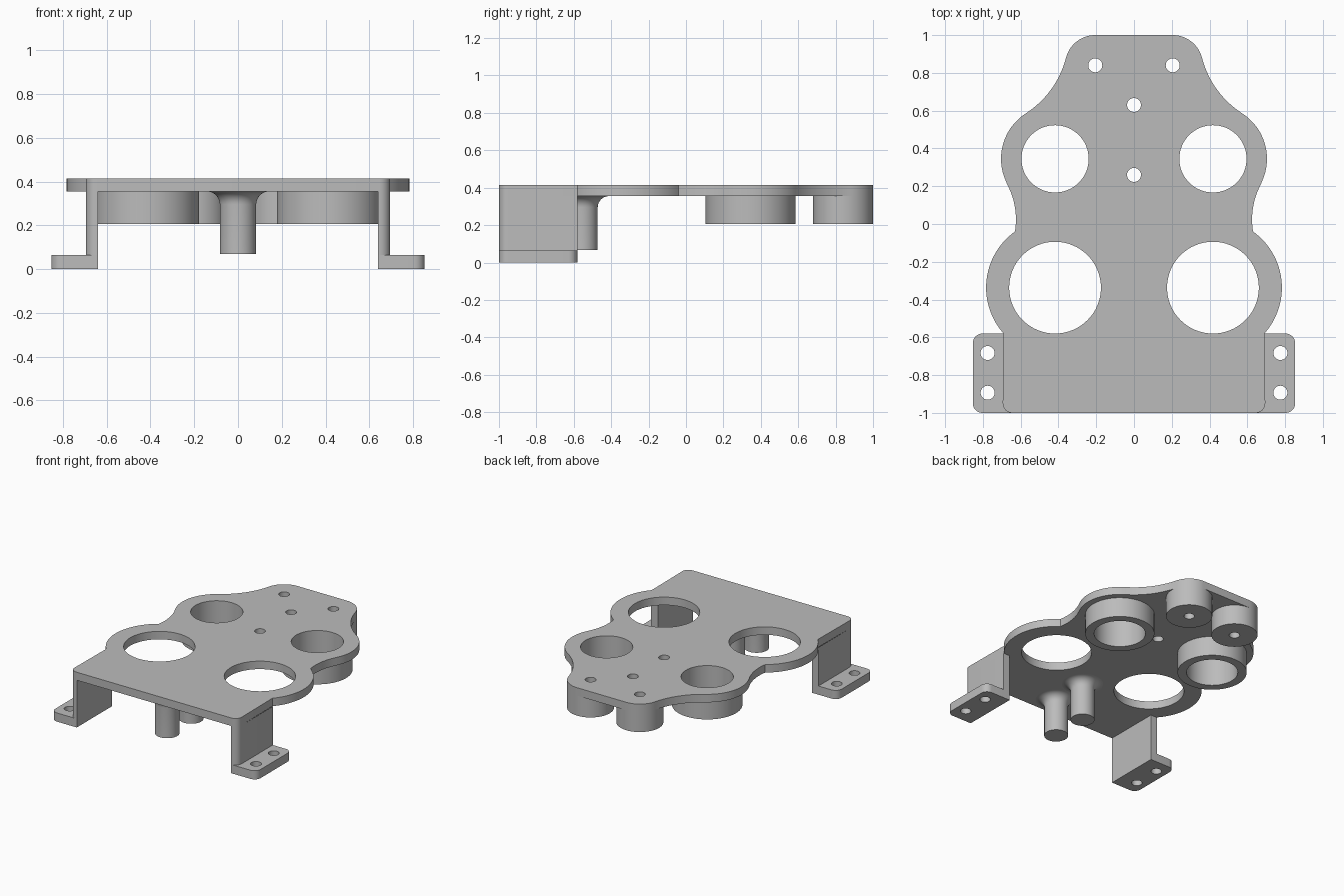
import bpy, bmesh
from math import sin, cos, pi, radians, degrees, atan2, hypot, sqrt

cube = bpy.data.objects.get("Cube")
if cube:
    bpy.data.objects.remove(cube, do_unlink=True)

grey = bpy.data.materials.new("matte grey")
grey.use_nodes = True
colour = (0.5, 0.5, 0.5, 1)
grey.diffuse_color = colour
grey.node_tree.nodes["Principled BSDF"].inputs["Base Color"].default_value = colour


def arc(centre, r, a0, a1, n=16):
    """Points along an arc, angles in degrees."""
    steps = [radians(a0 + (a1 - a0) * i / n) for i in range(n + 1)]
    return [(centre[0] + r * cos(a), centre[1] + r * sin(a)) for a in steps]


def circle(centre, r, n=64):
    return arc(centre, r, 0, 360, n)[:-1]


def mirrored(points):
    return [(-x, y) for x, y in reversed(points)]


def bearing(a, b):
    return degrees(atan2(b[1] - a[1], b[0] - a[0]))


def blend_centre(c1, r1, c2, r2, r):
    """Centre of an arc of radius r touching two circles on the +x side."""
    d = hypot(c2[0] - c1[0], c2[1] - c1[1])
    ux, uy = (c2[0] - c1[0]) / d, (c2[1] - c1[1]) / d
    along = ((r1 + r) ** 2 - (r2 + r) ** 2 + d * d) / (2 * d)
    out = sqrt((r1 + r) ** 2 - along ** 2)
    return c1[0] + along * ux + out * uy, c1[1] + along * uy - out * ux


def finish(name, bm, angle=30):
    mesh = bpy.data.meshes.new(name)
    bm.to_mesh(mesh)
    bm.free()
    mesh.materials.clear()
    mesh.materials.append(grey)
    obj = bpy.data.objects.new(name, mesh)
    bpy.context.collection.objects.link(obj)
    bpy.ops.object.select_all(action="DESELECT")
    obj.select_set(True)
    bpy.context.view_layer.objects.active = obj
    bpy.ops.object.shade_smooth_by_angle(angle=radians(angle))
    return obj


def slab(name, loops, z0, z1, open_top=False, open_bottom=False):
    """Upright solid from an outline and its holes; open ends join other parts."""
    curve = bpy.data.curves.new(name + "_outline", "CURVE")
    curve.dimensions = "2D"
    curve.fill_mode = "BOTH"
    curve.extrude = (z1 - z0) / 2
    for loop in loops:
        spline = curve.splines.new("POLY")
        spline.points.add(len(loop) - 1)
        for point, (x, y) in zip(spline.points, loop):
            point.co = (x, y, 0, 1)
        spline.use_cyclic_u = True
    helper = bpy.data.objects.new(name + "_outline", curve)
    bpy.context.collection.objects.link(helper)
    solid = bpy.data.meshes.new_from_object(
        helper.evaluated_get(bpy.context.evaluated_depsgraph_get()))
    bpy.data.objects.remove(helper)
    bm = bmesh.new()
    bm.from_mesh(solid)
    bpy.data.meshes.remove(solid)
    bmesh.ops.remove_doubles(bm, verts=bm.verts, dist=1e-5)
    bmesh.ops.translate(bm, verts=bm.verts, vec=(0, 0, (z0 + z1) / 2))
    bmesh.ops.recalc_face_normals(bm, faces=bm.faces)
    drop = [f for f in bm.faces if (open_top and f.normal.z > 0.9)
            or (open_bottom and f.normal.z < -0.9)]
    bmesh.ops.delete(bm, geom=drop, context="FACES")
    return finish(name, bm)


# Shared dimensions
UNDER, TOP, FOOT_TOP, TUBE_END = 0.355, 0.415, 0.065, 0.205
FRONT, LEG_BACK, LEG_IN, LEG_OUT, FOOT_OUT = -1.0, -0.58, 0.64, 0.695, 0.853
BIG, BIG_R, BIG_HOLE = (0.418, -0.337), 0.365, 0.243
SMALL, SMALL_R, SMALL_HOLE = (0.418, 0.345), 0.286, 0.178
BOSS, BOSS_R, SCREW_R = (0.205, 0.84), 0.16, 0.037
CORNER = 0.05

# Plate outline, one half from front corner to back corner
waist, waist_r = (1.025, 0.023), 0.4
neck_r = 0.5
neck = blend_centre(SMALL, SMALL_R, BOSS, BOSS_R, neck_r)
half = arc((LEG_OUT - CORNER, FRONT + CORNER), CORNER, -90, 0, 8)
half += arc(BIG, BIG_R, -41.5, 54.5, 28)
half += arc(waist, waist_r, 189, bearing(waist, SMALL), 12)
half += arc(SMALL, SMALL_R, bearing(waist, SMALL) - 180, bearing(SMALL, neck), 24)[1:]
half += arc(neck, neck_r, bearing(neck, SMALL) % 360, bearing(neck, BOSS) % 360, 16)[1:]
half += arc(BOSS, BOSS_R, bearing(BOSS, neck), 90, 14)[1:]

# Plate with its openings
holes = [circle((0, y), SCREW_R, 32) for y in (0.26, 0.63)]
for centre, r in ((BIG, BIG_HOLE), (SMALL, SMALL_HOLE), (BOSS, SCREW_R)):
    hole = circle(centre, r)
    holes += [hole, mirrored(hole)]
slab("plate", [half + mirrored(half)] + holes, UNDER, TOP)

# Outlines of the side brackets
leg = arc((LEG_OUT - CORNER, FRONT + CORNER), CORNER, -90, 0, 8)
leg += [(LEG_OUT, LEG_BACK), (LEG_IN, LEG_BACK), (LEG_IN, FRONT)]
foot = arc((FOOT_OUT - CORNER, FRONT + CORNER), CORNER, -90, 0, 8)
foot += arc((FOOT_OUT - CORNER, LEG_BACK - CORNER), CORNER, 0, 90, 8)
foot += [(LEG_IN, LEG_BACK), (LEG_IN, FRONT)]
foot_loops = [foot] + [circle((0.775, y), SCREW_R, 32) for y in (-0.683, -0.893)]

# Paired parts under the plate
for side, place in (("left", list), ("right", mirrored)):
    ring = [circle(SMALL, 0.24), circle(SMALL, SMALL_HOLE)]
    slab(side + "_ring", [place(p) for p in ring], TUBE_END, UNDER, open_top=True)
    boss = [circle(BOSS, BOSS_R), circle(BOSS, SCREW_R)]
    slab(side + "_boss", [place(p) for p in boss], TUBE_END, UNDER, open_top=True)
    slab(side + "_leg", [place(leg)], FOOT_TOP, UNDER, open_top=True, open_bottom=True)
    slab(side + "_foot", [place(p) for p in foot_loops], 0, FOOT_TOP)

# Round posts flaring into the plate
POST_R, FLARE = 0.083, 0.06
profile = [(0, 0.068), (POST_R, 0.068)]
profile += arc((POST_R + FLARE, UNDER - FLARE), FLARE, 180, 90, 8)
for name, y in (("front_post", -0.84), ("back_post", -0.555)):
    bm = bmesh.new()
    verts = [bm.verts.new((r, y, z)) for r, z in profile]
    edges = [bm.edges.new(pair) for pair in zip(verts, verts[1:])]
    bmesh.ops.spin(bm, geom=verts + edges, cent=(0, y, 0), axis=(0, 0, 1),
                   angle=2 * pi, steps=48)
    bmesh.ops.remove_doubles(bm, verts=bm.verts, dist=1e-5)
    bmesh.ops.recalc_face_normals(bm, faces=bm.faces)
    # Open flare: make sure the flat end faces down
    end = min(bm.faces, key=lambda f: f.calc_center_median().z)
    if end.normal.z > 0:
        bmesh.ops.reverse_faces(bm, faces=bm.faces)
    finish(name, bm)
